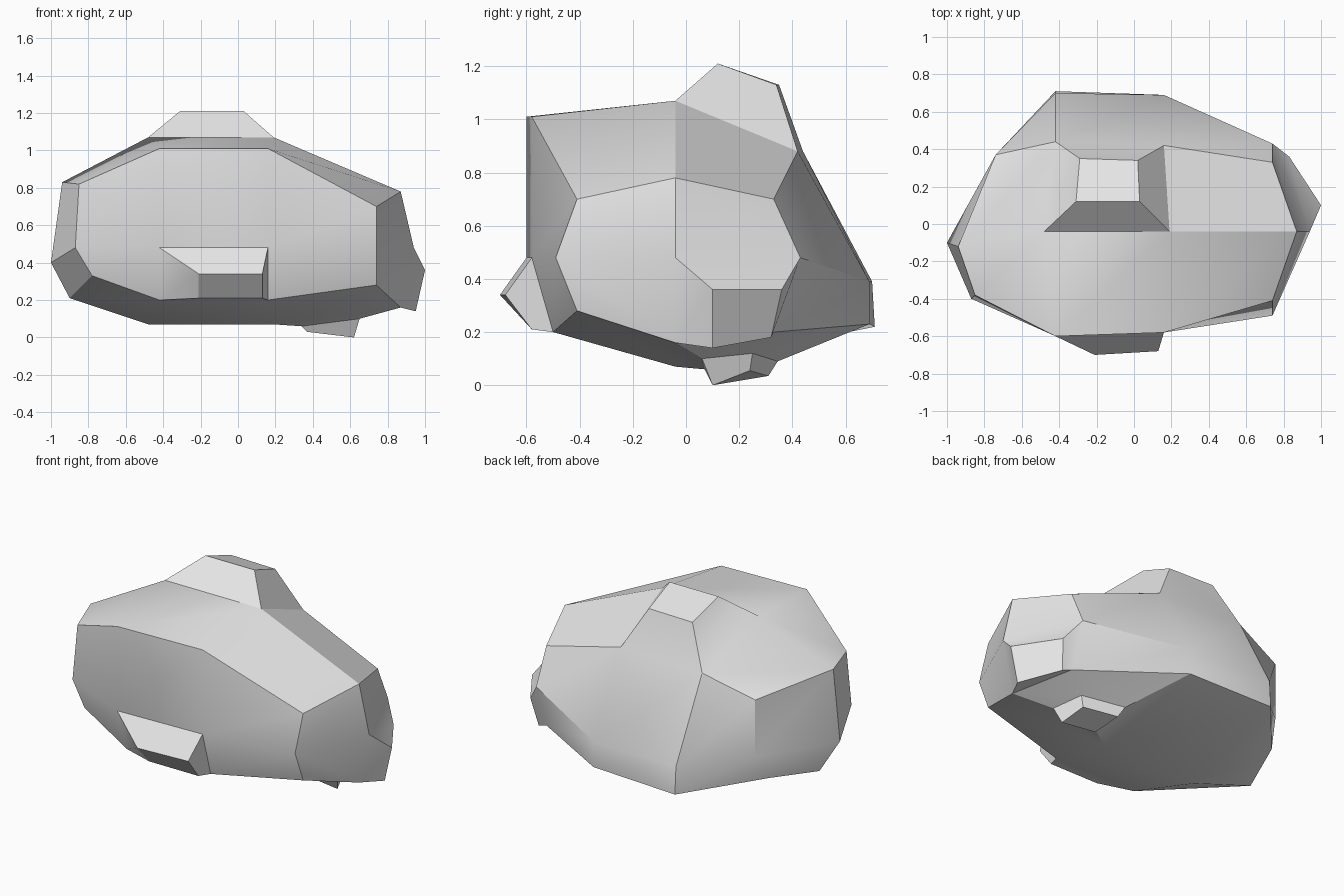
import bpy
import bmesh
import math

default_cube = bpy.data.objects.get("Cube")
if default_cube:
    bpy.data.objects.remove(default_cube, do_unlink=True)

# Point order inside every cross-section, walking around the boulder
FRONT_LOW, FRONT_MID, FRONT_TOP, CREST, BACK_TOP, BACK_MID, BACK_LOW, KEEL = range(8)

# Cross-sections from the -x end to the +x end
outer_right = [(-.78, -.41, .33), (-.87, -.4, .48), (-.85, -.38, .82), (-.94, -.12, .83),
               (-.74, .37, .77), (-.74, .37, .41), (-.78, .29, .26), (-.9, -.04, .21)]
inner_right = [(-.42, -.5, .2), (-.42, -.6, .48), (-.42, -.6, 1.01), (-.48, -.04, 1.07),
               (-.42, .44, .88), (-.42, .7, .39), (-.42, .71, .22), (-.48, -.04, .07)]
inner_left = [(.16, -.5, .2), (.16, -.58, .48), (.16, -.58, 1.01), (.19, -.04, 1.07),
              (.16, .42, .88), (.16, .69, .39), (.16, .69, .23), (.19, -.04, .07)]
outer_left = [(.74, -.41, .28), (.74, -.49, .48), (.74, -.41, .7), (.87, -.04, .78),
              (.74, .33, .7), (.74, .43, .48), (.74, .33, .2), (.87, -.04, .16)]
right_tip = (-1, -.1, .4)
left_tip = (.94, -.04, .48)


def make_verts(bm, points):
    return [bm.verts.new(point) for point in points]


def skin_sections(bm, first, second):
    """Join two neighbouring cross-sections with a band of quads."""
    count = len(first)
    for i in range(count):
        j = (i + 1) % count
        bm.faces.new((first[i], first[j], second[j], second[i]))


def close_end(bm, section, tip):
    """Close an end with four quads that meet at the tip."""
    for middle in (FRONT_MID, CREST, BACK_MID, KEEL):
        corner = (middle + 1) % len(section)
        following = (middle + 2) % len(section)
        bm.faces.new((section[middle], section[corner], section[following], tip))


def raise_face(bm, corners, points):
    """Replace a quad by a blunt knob and return the corners of its cap."""
    bm.faces.remove(bm.faces.get(corners))
    cap = make_verts(bm, points)
    skin_sections(bm, corners, cap)
    bm.faces.new(cap)
    return cap


def patch(first, second, low, high):
    """Corners of the quad between two cross-sections."""
    return [first[low], first[high], second[high], second[low]]


# Boulder body
bm = bmesh.new()
sections = [make_verts(bm, points)
            for points in (outer_right, inner_right, inner_left, outer_left)]
for first, second in zip(sections, sections[1:]):
    skin_sections(bm, first, second)
end_right, mid_right, mid_left, end_left = sections
tip_right, tip_left = make_verts(bm, (right_tip, left_tip))
close_end(bm, end_right, tip_right)
close_end(bm, end_left, tip_left)

# Knob on the crown
raise_face(bm, patch(mid_right, mid_left, CREST, BACK_TOP),
           [(-.31, .12, 1.21), (-.29, .35, 1.13), (.02, .34, 1.13), (.03, .12, 1.21)])

# Knob low on the front
raise_face(bm, patch(mid_right, mid_left, FRONT_LOW, FRONT_MID),
           [(-.21, -.58, .21), (-.21, -.7, .34), (.13, -.68, .34), (.13, -.58, .21)])

# Knob on the +x end
raise_face(bm, [tip_left, end_left[BACK_MID], end_left[BACK_LOW], end_left[KEEL]],
           [(1, .1, .36), (.83, .36, .36), (.8, .32, .18), (.95, .1, .14)])

# Small foot underneath: a swollen base, then the stub it stands on
foot_base = raise_face(bm, patch(mid_left, end_left, BACK_LOW, KEEL),
                       [(.355, .345, .09), (.34, .07, .06), (.65, .06, .1), (.6, .25, .12)])
raise_face(bm, foot_base,
           [(.38, .31, .035), (.37, .1, .03), (.62, .1, 0), (.58, .24, .055)])

bmesh.ops.recalc_face_normals(bm, faces=bm.faces)
mesh = bpy.data.meshes.new("boulder")
bm.to_mesh(mesh)
bm.free()
boulder = bpy.data.objects.new("boulder", mesh)
bpy.context.collection.objects.link(boulder)

# Plain grey stone
stone = bpy.data.materials.new("stone_grey")
stone.use_nodes = True
grey = (.8, .8, .8, 1)
stone.diffuse_color = grey
stone.node_tree.nodes["Principled BSDF"].inputs["Base Color"].default_value = grey
mesh.materials.append(stone)

# Soft shading that keeps the hard ridges
bpy.ops.object.select_all(action="DESELECT")
boulder.select_set(True)
bpy.context.view_layer.objects.active = boulder
bpy.ops.object.shade_smooth_by_angle(angle=math.radians(30))
